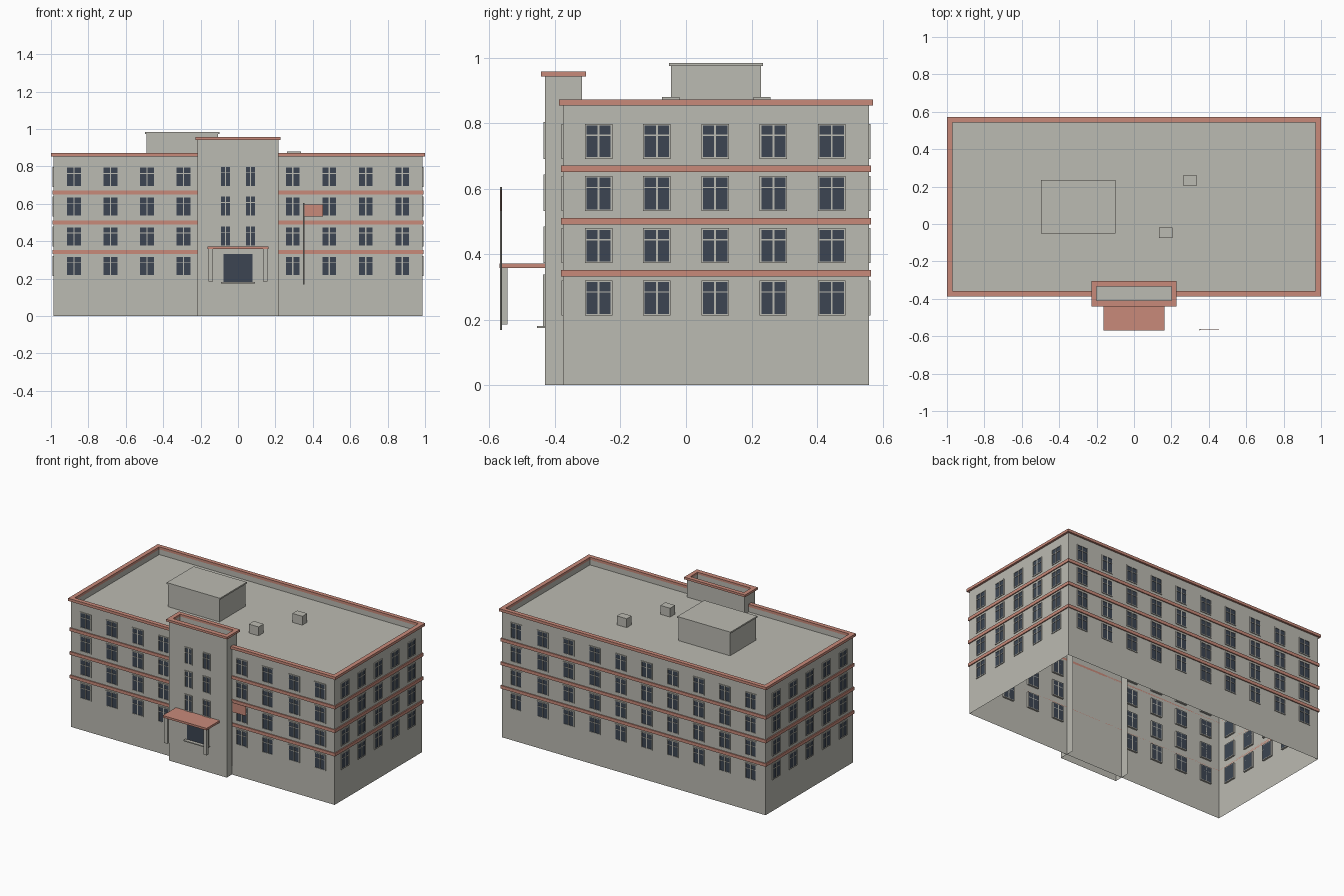
import bpy, bmesh, math
from mathutils import Matrix, Vector

if "Cube" in bpy.data.objects:
    bpy.data.objects.remove(bpy.data.objects["Cube"])


def material(name, rgb):
    m = bpy.data.materials.new(name)
    m.diffuse_color = (*rgb, 1)
    m.use_nodes = True
    m.node_tree.nodes["Principled BSDF"].inputs["Base Color"].default_value = m.diffuse_color
    return m


WALL = material("warm_grey_plaster", (0.50, 0.495, 0.445))
RED = material("terracotta_trim", (0.58, 0.255, 0.195))
GLASS = material("dark_glass", (0.045, 0.06, 0.085))


def finish(name, bm, mat):
    me = bpy.data.meshes.new(name)
    bm.to_mesh(me)
    bm.free()
    me.materials.append(mat)
    ob = bpy.data.objects.new(name, me)
    bpy.context.collection.objects.link(ob)
    return ob


def add_box(bm, lo, hi, mtx=Matrix()):
    lo, hi = Vector(lo), Vector(hi)
    size = hi - lo
    m = mtx @ Matrix.Translation((lo + hi) / 2) @ Matrix.Diagonal((*size, 1))
    bmesh.ops.create_cube(bm, size=1, matrix=m)


def box(name, lo, hi, mat=WALL):
    bm = bmesh.new()
    add_box(bm, lo, hi)
    return finish(name, bm, mat)


def loft(levels, closed=False, cap=False):
    """Stack of rectangles (x, y0, y1, z), symmetric in x, joined by quads."""
    bm = bmesh.new()
    rings = [[bm.verts.new(p) for p in ((-x, a, z), (x, a, z), (x, b, z), (-x, b, z))]
             for x, a, b, z in levels]
    pairs = list(zip(rings, rings[1:]))
    if closed:
        pairs.append((rings[-1], rings[0]))
    for lo, hi in pairs:
        for i in range(4):
            j = (i + 1) % 4
            bm.faces.new((lo[i], lo[j], hi[j], hi[i]))
    if cap:
        bm.faces.new(rings[-1])
    return bm


def frame_ring(name, outer, inner, z0, z1):
    bm = loft([(*outer, z0), (*outer, z1), (*inner, z1), (*inner, z0)], closed=True)
    return finish(name, bm, RED)


# Main block: open underneath, parapet and sunken roof on top
X, Y0, Y1 = 0.986, -0.375, 0.558
finish("main_walls", loft([(X, Y0, Y1, 0), (X, Y0, Y1, 0.855),
                           (0.97, -0.359, 0.543, 0.855), (0.97, -0.359, 0.543, 0.82)],
                          cap=True), WALL)
frame_ring("roof_cornice", (1.0, -0.388, 0.571), (0.97, -0.359, 0.543), 0.854, 0.872)
for i, z in enumerate((0.331, 0.49, 0.65)):
    frame_ring(f"floor_band_{i}", (X + 0.007, Y0 - 0.007, Y1 + 0.007), (X, Y0, Y1), z, z + 0.021)

# Entrance tower: open underneath and at the back below the roof
TX, T0, T1 = 0.217, -0.43, -0.318
bm = loft([(TX, T0, T1, 0), (TX, T0, T1, 0.82), (TX, T0, T1, 0.943),
           (0.2, -0.41, -0.333, 0.943), (0.2, -0.41, -0.333, 0.89)], cap=True)
hidden = [f for f in bm.faces if f.normal.length >= 0 and
          f.calc_center_median().y > T1 - 0.001 and f.calc_center_median().z < 0.82]
bmesh.ops.delete(bm, geom=hidden, context='FACES')
finish("tower_walls", bm, WALL)
frame_ring("tower_cornice", (0.228, -0.442, -0.305), (0.2, -0.41, -0.333), 0.942, 0.957)


# Windows: glass panel with frame, mullion and transom
def windows(name, mtx, columns, rows, w, h, transom=0.67, inner=0.012):
    glass, frame = bmesh.new(), bmesh.new()
    t, d = 0.005, -0.005
    for u in columns:
        for z in rows:
            l, r, top = u - w / 2, u + w / 2, z + h
            add_box(glass, (l + t, -0.002, z + t), (r - t, inner, top - t), mtx)
            zt = z + h * transom
            for lo, hi in (((l, z), (l + t, top)), ((r - t, z), (r, top)),
                           ((l + t, z), (r - t, z + t)), ((l + t, top - t), (r - t, top)),
                           ((u - 0.003, z + t), (u + 0.003, top - t)),
                           ((l + t, zt - 0.002), (r - t, zt + 0.002))):
                add_box(frame, (lo[0], d, lo[1]), (hi[0], inner, hi[1]), mtx)
    finish(name + "_glass", glass, GLASS)
    finish(name + "_frames", frame, WALL)


def side(x, y, deg):
    return Matrix.Translation((x, y, 0)) @ Matrix.Rotation(math.radians(deg), 4, 'Z')


rows = [0.213 + 0.1593 * i for i in range(4)]
long_cols = [-0.877 + 0.195 * i for i in range(10)]
short_cols = [-0.356 + 0.178 * i for i in range(5)]
YC = 0.089
front_cols = [u for u in long_cols if abs(u) > 0.2]
windows("front_windows", side(0, Y0, 0), front_cols, rows, 0.084, 0.107)
windows("back_windows", side(0, Y1, 180), long_cols, rows, 0.084, 0.107)
windows("right_windows", side(X, YC, 90), short_cols, rows, 0.084, 0.107)
windows("left_windows", side(-X, YC, -90), short_cols, rows, 0.084, 0.107)
windows("tower_windows", side(0, T0, 0), (-0.067, 0.067), rows[1:], 0.058, 0.112)

# Entrance: door, step, canopy and columns
box("door_glass", (-0.077, T0 - 0.003, 0.18), (0.077, T0 + 0.005, 0.332), GLASS)
for s in (-1, 1):
    xs = sorted((s * 0.077, s * 0.083))
    box("door_jamb", (xs[0], T0 - 0.006, 0.18), (xs[1], T0 + 0.005, 0.338))
    xs = sorted((s * 0.135, s * 0.159))
    box("canopy_column", (xs[0], -0.563, 0.185), (xs[1], -0.545, 0.36))
box("door_head", (-0.077, T0 - 0.006, 0.332), (0.077, T0 + 0.005, 0.338))
box("door_step", (-0.09, -0.455, 0.174), (0.09, T0, 0.181))
box("entrance_canopy", (-0.164, -0.57, 0.358), (0.164, T0, 0.372), RED)

# Flagpole and flag
bm = bmesh.new()
bmesh.ops.create_cone(bm, cap_ends=True, segments=8, radius1=0.0035, radius2=0.0035,
                      depth=0.437, matrix=Matrix.Translation((0.352, -0.565, 0.3865)))
finish("flagpole", bm, WALL)
box("flag", (0.355, -0.566, 0.532), (0.455, -0.564, 0.597), RED)

# Rooftop stair house and vents
box("stair_house", (-0.49, -0.046, 0.82), (-0.106, 0.229, 0.974))
box("stair_house_cap", (-0.497, -0.052, 0.974), (-0.099, 0.235, 0.984))
box("roof_vent_back", (0.263, 0.206, 0.82), (0.337, 0.258, 0.88))
box("roof_vent_front", (0.133, -0.074, 0.82), (0.206, -0.02, 0.88))
